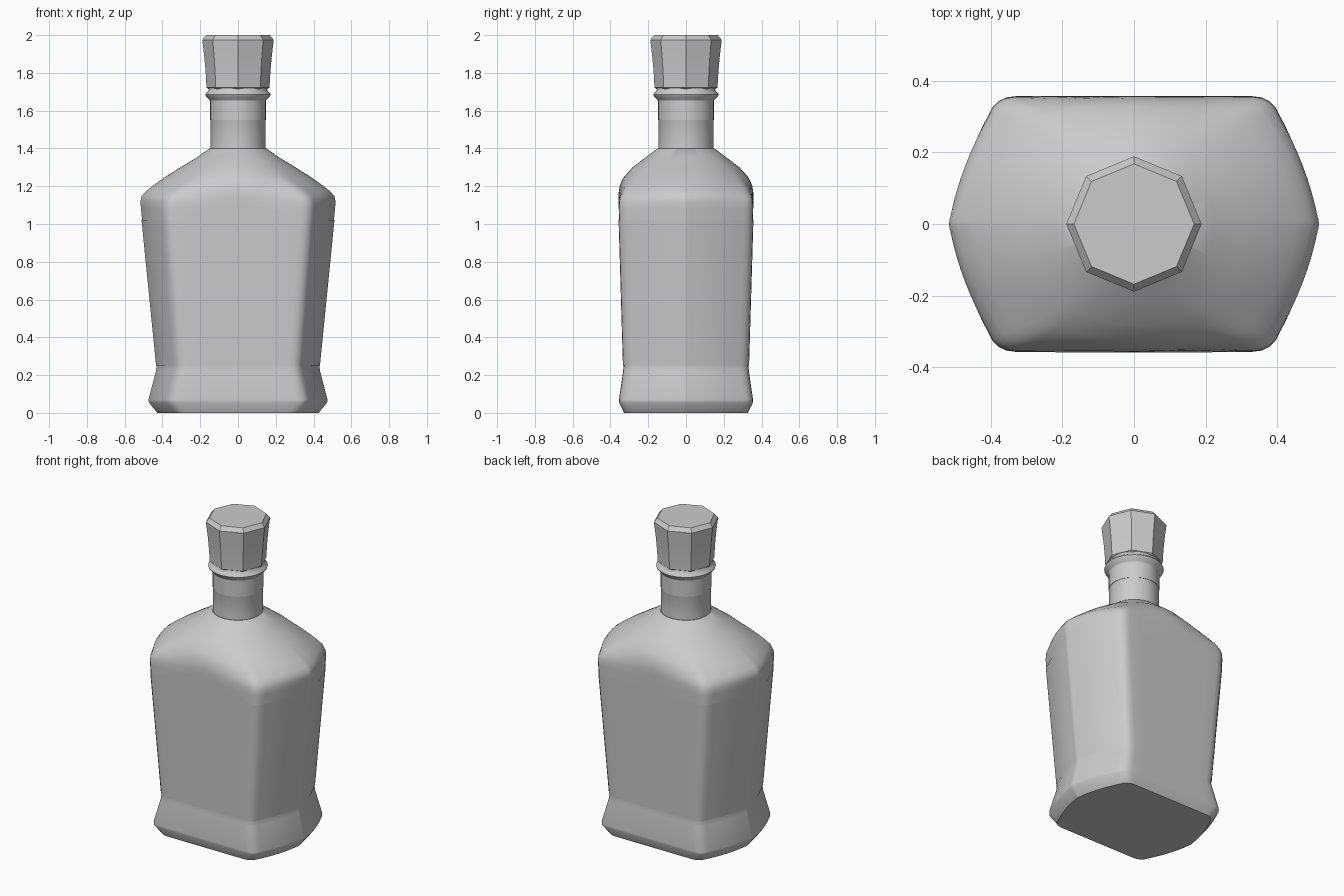
import bpy, bmesh
from math import sin, cos, atan2, pi, radians
from mathutils import Vector

if "Cube" in bpy.data.objects:
    bpy.data.objects.remove(bpy.data.objects["Cube"])


def quad(p, q, r, t):
    return p * (1 - t) ** 2 + q * 2 * t * (1 - t) + r * t * t


def outline(a, c, b, round_t=0.0):
    """Six-sided section (side point a, corner c,b), softly rounded, blended to an ellipse."""
    cs = [Vector(p) for p in ((a, 0), (c, b), (-c, b), (-a, 0), (-c, -b), (c, -b))]
    pts = []
    for i, p in enumerate(cs):
        prev, nxt = cs[i - 1], cs[(i + 1) % 6]
        r = 0.02 if i % 3 == 0 else 0.055
        s = p + (prev - p).normalized() * r
        e = p + (nxt - p).normalized() * r
        pts += [quad(s, p, e, k / 4) for k in range(5)]
        r2 = 0.02 if (i + 1) % 3 == 0 else 0.055
        end = nxt + (p - nxt).normalized() * r2
        slanted = abs(p.y - nxt.y) > 1e-6
        for k in range(1, 8):
            t = k / 8
            q = e.lerp(end, t)
            if slanted:                      # slight belly on the slanted sides
                q.x += (0.012 if q.x > 0 else -0.012) * 4 * t * (1 - t)
            pts.append(q)
    out = []
    for q in pts:
        th = atan2(q.y / b, q.x / a)
        out.append(q.lerp(Vector((a * cos(th), b * sin(th))), round_t))
    return out


def loft(name, rings, angle=30, caps=True):
    bm = bmesh.new()
    rows = [[bm.verts.new(p) for p in ring] for ring in rings]
    n = len(rows[0])
    for lo, hi in zip(rows, rows[1:]):
        for i in range(n):
            j = (i + 1) % n
            bm.faces.new((lo[i], lo[j], hi[j], hi[i]))
    if caps:
        bm.faces.new(rows[0][::-1])
        bm.faces.new(rows[-1])
    bmesh.ops.recalc_face_normals(bm, faces=bm.faces)
    me = bpy.data.meshes.new(name)
    bm.to_mesh(me)
    bm.free()
    ob = bpy.data.objects.new(name, me)
    bpy.context.collection.objects.link(ob)
    bpy.ops.object.select_all(action='DESELECT')
    ob.select_set(True)
    bpy.context.view_layer.objects.active = ob
    bpy.ops.object.shade_smooth_by_angle(angle=radians(angle))
    return ob


def turned(name, profile, n, angle=30):
    return loft(name, [[(r * cos(2 * pi * i / n), r * sin(2 * pi * i / n), z)
                        for i in range(n)] for r, z in profile], angle)


# glass body: z, side x, corner x, front y, blend towards ellipse
body = [(0.0, .43, .325, .328, 0), (.055, .475, .362, .354, 0), (.07, .477, .363, .355, 0),
        (.22, .438, .327, .333, 0), (.25, .434, .324, .331, 0), (.65, .475, .355, .344, 0),
        (1.08, .517, .388, .356, 0), (1.12, .52, .388, .357, .04), (1.145, .514, .384, .357, .15),
        (1.17, .494, .372, .356, .32), (1.2, .455, .345, .351, .52), (1.225, .42, .32, .342, .68),
        (1.25, .384, .29, .328, .82), (1.3, .305, .23, .283, .95), (1.35, .222, .17, .217, 1),
        (1.4, .15, .12, .15, 1)]
loft("bottle_body", [[(p.x, p.y, z) for p in outline(a, c, b, t)]
                     for z, a, c, b, t in body], 35)


# thin sleeve around the body with an arched top on the front
def sleeve_ring(f):
    a, c, b = .434 + .077 * f, .324 + .059 * f, .331 + .023 * f
    ring = []
    for p in outline(a + .003, c + .002, b + .003):
        arch = .09 * max(0, cos(pi / 2 * min(1, abs(p.x) / .34))) if p.y < -.3 else 0
        z = .25 + .77 * f + arch * f
        ring.append((p.x * (1 + .1 * arch * f), p.y - .027 * arch * f, z))
    return ring


loft("body_sleeve", [sleeve_ring(k / 4) for k in range(5)], 35, caps=False)

# neck with its rolled lip, and the thin band below the lip
turned("neck", [(.147, 1.38), (.145, 1.42), (.145, 1.65), (.152, 1.66), (.17, 1.678),
                (.173, 1.686), (.168, 1.695), (.156, 1.705), (.153, 1.72)], 48, 40)
turned("neck_band", [(.147, 1.55), (.147, 1.655)], 48)

# eight-sided stopper
turned("stopper", [(.155, 1.714), (.167, 1.722), (.171, 1.8), (.178, 1.88), (.188, 1.965),
                   (.189, 1.975), (.168, 2.0)], 8, 25)
